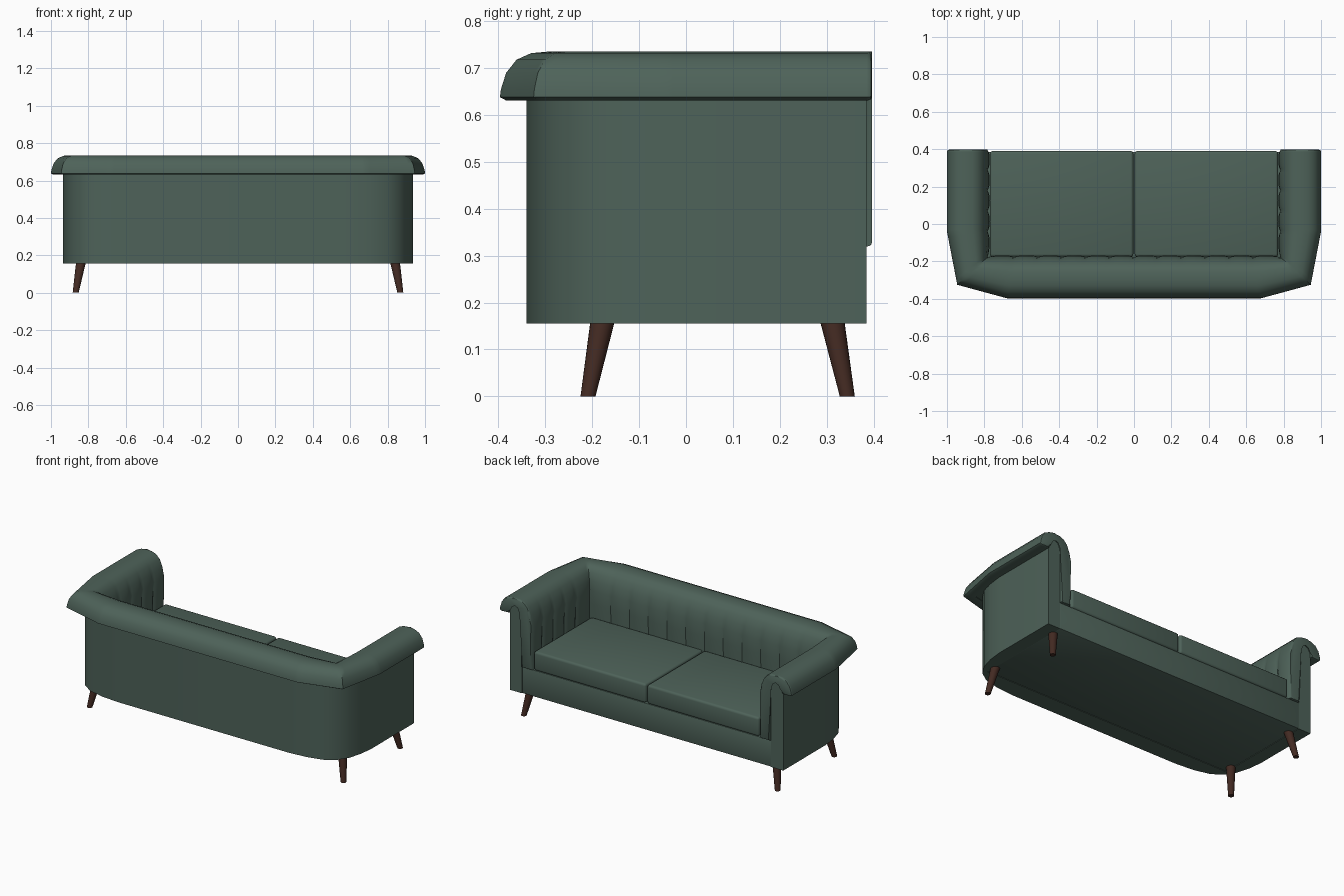
import bpy, bmesh, math
from mathutils import Vector

if "Cube" in bpy.data.objects:
    bpy.data.objects.remove(bpy.data.objects["Cube"])


def material(name, rgb):
    m = bpy.data.materials.new(name)
    m.diffuse_color = (*rgb, 1)
    m.use_nodes = True
    m.node_tree.nodes["Principled BSDF"].inputs["Base Color"].default_value = m.diffuse_color
    return m


FABRIC = material("green fabric", (0.076, 0.123, 0.100))
WOOD = material("dark wood", (0.056, 0.023, 0.016))


def finish(bm, name, mat, angle=35):
    bmesh.ops.recalc_face_normals(bm, faces=bm.faces[:])
    me = bpy.data.meshes.new(name)
    bm.to_mesh(me)
    bm.free()
    me.materials.append(mat)
    ob = bpy.data.objects.new(name, me)
    bpy.context.collection.objects.link(ob)
    bpy.ops.object.select_all(action='DESELECT')
    ob.select_set(True)
    bpy.context.view_layer.objects.active = ob
    bpy.ops.object.shade_smooth_by_angle(angle=math.radians(angle))
    return ob


def box(name, x0, x1, y0, y1, z0, z1, bevel, seg=3):
    bm = bmesh.new()
    bmesh.ops.create_cube(bm, size=1)
    for v in bm.verts:
        v.co = ((x0 + x1) / 2 + v.co.x * (x1 - x0),
                (y0 + y1) / 2 + v.co.y * (y1 - y0),
                (z0 + z1) / 2 + v.co.z * (z1 - z0))
    bmesh.ops.bevel(bm, geom=bm.edges[:], offset=bevel, segments=seg,
                    profile=0.5, affect='EDGES')
    return finish(bm, name, FABRIC)


# Plan guide: (inner point, outer point) from right arm end to middle of back,
# with the number of upholstery channels up to the next pair
GUIDE = [((0.78, 0.397), (1.0, 0.397), 4),
         ((0.78, -0.04), (1.0, -0.04), 1),
         ((0.78, -0.175), (0.945, -0.325), 1),
         ((0.64, -0.175), (0.68, -0.397), 5),
         ((0.0, -0.175), (0.0, -0.397), 0)]


def stations():
    half = []
    for (i0, o0, n), (i1, o1, _) in zip(GUIDE, GUIDE[1:]):
        for c in range(n):
            for f in (0, 0.1, 0.25, 0.5, 0.75, 0.9):
                t = (c + f) / n
                pad = 1 - abs(2 * f - 1) ** 3
                half.append((Vector(i0).lerp(Vector(i1), t),
                             Vector(o0).lerp(Vector(o1), t), pad))
    mid = (Vector(GUIDE[-1][0]), Vector(GUIDE[-1][1]), 0)
    mirror = [(Vector((-i.x, i.y)), Vector((-o.x, o.y)), p) for i, o, p in half]
    return half + [mid] + mirror[::-1]


def sweep(name, profile, end_y, end_bevel):
    """Sweep (across, height, padding weight) points along the guide."""
    bm = bmesh.new()
    rings = []
    for i, o, pad in stations():
        ring = []
        for u, z, w in profile:
            p = i.lerp(o, u - w * pad * 0.06)
            ring.append(bm.verts.new((p.x, min(p.y, end_y), z)))
        rings.append(ring)
    n = len(profile)
    for a, b in zip(rings, rings[1:]):
        for k in range(n):
            j = (k + 1) % n
            bm.faces.new((a[k], a[j], b[j], b[k]))
    caps = [bm.faces.new(rings[0]), bm.faces.new(rings[-1])]
    if end_bevel:
        edges = list({e for f in caps for e in f.edges})
        bmesh.ops.bevel(bm, geom=edges, offset=end_bevel, segments=2,
                        profile=0.5, affect='EDGES')
    return finish(bm, name, FABRIC)


# Padded, channelled lining that rolls over the arms and back
sweep("rolled_arm_and_back_padding", [
    (0.03, 0.32, 1), (0.03, 0.42, 1), (0.02, 0.52, 1), (0.015, 0.60, 0.6),
    (0.05, 0.655, 0.2), (0.13, 0.698, 0), (0.24, 0.723, 0), (0.37, 0.734, 0),
    (0.55, 0.735, 0), (0.70, 0.732, 0), (0.84, 0.718, 0), (0.94, 0.69, 0),
    (0.99, 0.655, 0), (1.0, 0.638, 0), (0.94, 0.631, 0), (0.70, 0.633, 0),
    (0.69, 0.66, 0), (0.62, 0.688, 0), (0.50, 0.70, 0), (0.40, 0.688, 0),
    (0.33, 0.655, 0), (0.32, 0.32, 0)], 0.397, 0.009)

# Arched core that shows as the top of the arm end panels
sweep("arm_end_core", [
    (0.332, 0.635, 0), (0.332, 0.66, 0), (0.40, 0.69, 0), (0.50, 0.702, 0),
    (0.62, 0.69, 0), (0.695, 0.66, 0), (0.695, 0.635, 0)], 0.385, 0)

# Outer shell: U-shaped wall with rounded back corners
outer = [(0.935, 0.385), (0.935, -0.03), (0.925, -0.12), (0.902, -0.20),
         (0.862, -0.262), (0.80, -0.305), (0.70, -0.33), (0.58, -0.34)]
inner = [(-0.852, 0.385), (-0.852, -0.23), (0.852, -0.23), (0.852, 0.385)]
outline = outer + [(-x, y) for x, y in outer[::-1]] + inner
bm = bmesh.new()
face = bm.faces.new([bm.verts.new((x, y, 0.155)) for x, y in outline])
ext = bmesh.ops.extrude_face_region(bm, geom=[face], use_keep_orig=True)
for g in ext["geom"]:
    if isinstance(g, bmesh.types.BMVert):
        g.co.z = 0.645
finish(bm, "outer_shell", FABRIC)

# Seat rail and base
box("seat_base", -0.852, 0.852, -0.23, 0.385, 0.156, 0.32, 0.004, 2)

for side, label in ((1, "right"), (-1, "left")):
    # Seat cushions
    x0, x1 = sorted((side * 0.004, side * 0.77))
    box(label + "_seat_cushion", x0, x1, -0.175, 0.39, 0.32, 0.438, 0.014)

    # Tapered, splayed legs
    for end, ty, by in (("front", -0.178, -0.209), ("back", 0.312, 0.344)):
        bm = bmesh.new()
        bmesh.ops.create_cone(bm, cap_ends=True, segments=20, radius1=0.016,
                              radius2=0.026, depth=1)
        for v in bm.verts:
            t = v.co.z + 0.5
            v.co = (v.co.x + side * (0.868 + (0.84 - 0.868) * t),
                    v.co.y + by + (ty - by) * t, 0.16 * t)
        finish(bm, f"{end}_{label}_leg", WOOD)
